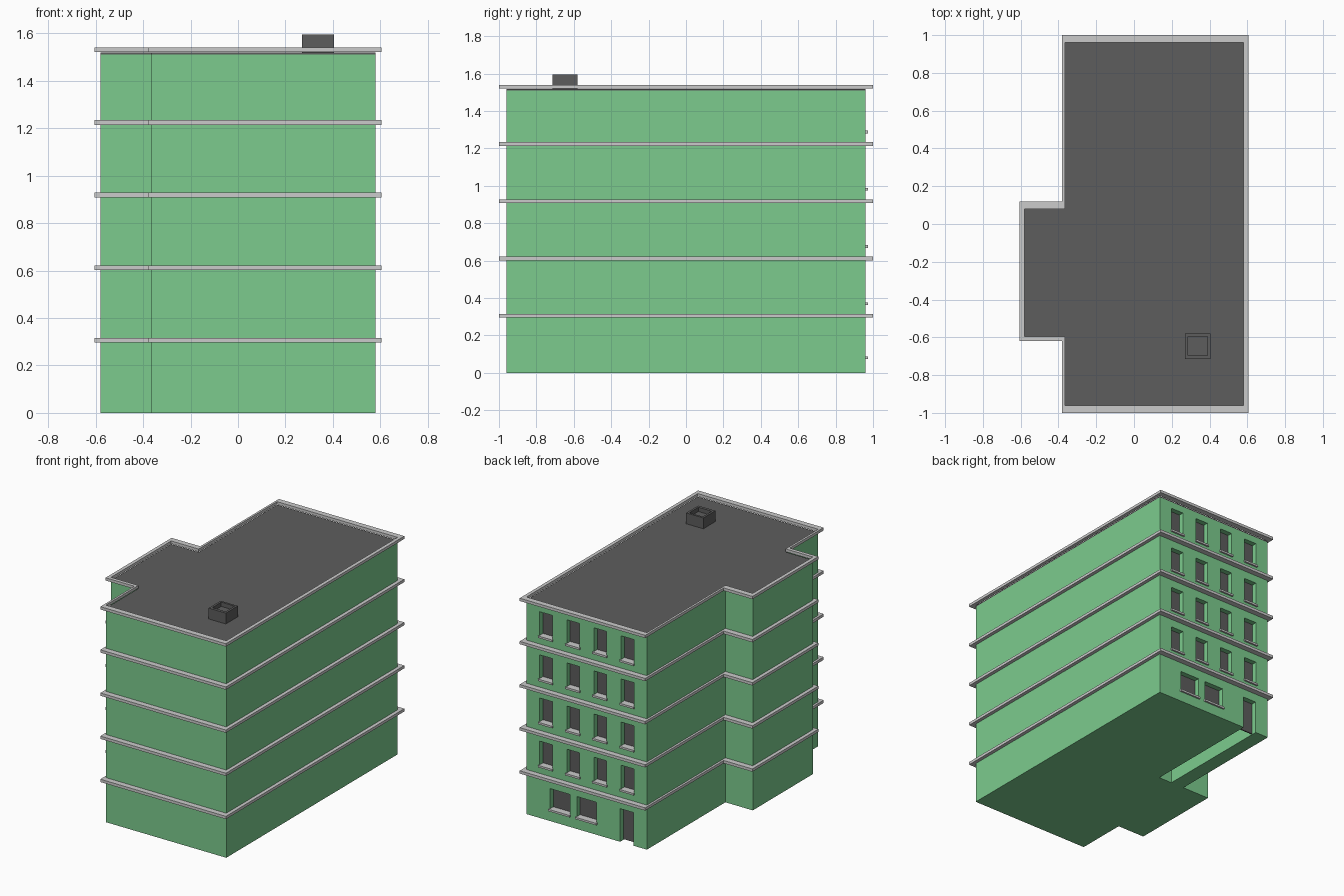
import bpy, bmesh

if "Cube" in bpy.data.objects:
    bpy.data.objects.remove(bpy.data.objects["Cube"])


def material(name, rgb):
    m = bpy.data.materials.new(name)
    m.diffuse_color = (*rgb, 1)
    m.use_nodes = True
    m.node_tree.nodes["Principled BSDF"].inputs["Base Color"].default_value = m.diffuse_color
    return m


GREEN = material("green_render", (0.2, 0.6, 0.27))
DARK = material("dark_grey", (0.11, 0.11, 0.11))


def finish(name, bm, mat=None):
    bmesh.ops.recalc_face_normals(bm, faces=bm.faces)
    me = bpy.data.meshes.new(name)
    bm.to_mesh(me)
    bm.free()
    ob = bpy.data.objects.new(name, me)
    bpy.context.collection.objects.link(ob)
    if mat:
        me.materials.append(mat)
    return ob


def prism(name, outline, z0, z1, mat=None):
    bm = bmesh.new()
    lo, hi = ([bm.verts.new((x, y, z)) for x, y in outline] for z in (z0, z1))
    n = len(outline)
    bm.faces.new(lo)
    bm.faces.new(hi)
    for i in range(n):
        j = (i + 1) % n
        bm.faces.new((lo[i], lo[j], hi[j], hi[i]))
    return finish(name, bm, mat)


def ring(name, outer, inner, z0, z1, mat=None):
    # closed band between two outlines
    bm = bmesh.new()
    loops = [[bm.verts.new((x, y, z)) for x, y in o]
             for o, z in ((outer, z0), (outer, z1), (inner, z1), (inner, z0))]
    n = len(outer)
    for k in range(4):
        a, b = loops[k], loops[(k + 1) % 4]
        for i in range(n):
            j = (i + 1) % n
            bm.faces.new((a[i], a[j], b[j], b[i]))
    return finish(name, bm, mat)


def rect(x0, x1, y0, y1):
    return [(x0, y0), (x1, y0), (x1, y1), (x0, y1)]


def boxes(name, specs, mat=None):
    # several axis-aligned boxes in one mesh
    bm = bmesh.new()
    for x0, x1, y0, y1, z0, z1 in specs:
        vs = bmesh.ops.create_cube(bm, size=1)["verts"]
        for v in vs:
            v.co = (x1 if v.co.x > 0 else x0,
                    y1 if v.co.y > 0 else y0,
                    z1 if v.co.z > 0 else z0)
    return finish(name, bm, mat)


def footprint(left, notch, right, y, wing0, wing1):
    return [(notch, -y), (right, -y), (right, y), (notch, y),
            (notch, wing1), (left, wing1), (left, wing0), (notch, wing0)]


WALL = footprint(-0.58, -0.365, 0.58, 0.96, -0.595, 0.08)
EDGE = footprint(-0.605, -0.38, 0.605, 1.0, -0.62, 0.12)

# Main walls and flat roof
walls = prism("walls", WALL, 0, 1.51, GREEN)
prism("roof", WALL, 1.51, 1.518, DARK)

# Cornice band at the top of every storey
for i in range(5):
    z = 0.296 + 0.306 * i
    ring(f"cornice_{i + 1}", EDGE, WALL, z, z + 0.02)

# Openings in the back wall: (x0, x1, z0, z1)
windows = [(0.24, 0.395, 0.08, 0.23), (0.03, 0.185, 0.08, 0.23)]
for floor in range(4):
    z = 0.37 + 0.306 * floor
    for col in range(4):
        x = 0.426 - 0.213 * col
        windows.append((x - 0.05, x + 0.05, z, z + 0.175))
DOOR = (-0.26, -0.155)

# Cutter: window recesses plus the entrance passage, open underneath
cuts = [(a, b, 0.92, 1.0, c, d) for a, b, c, d in windows]
cuts.append((*DOOR, 0.08, 1.0, -0.05, 0.235))
cutter = boxes("opening_cutter", cuts, GREEN)
cutter.hide_render = True
cutter.hide_viewport = True
mod = walls.modifiers.new("openings", 'BOOLEAN')
mod.operation = 'DIFFERENCE'
mod.solver = 'EXACT'
mod.object = cutter

# Panes, sills and door leaf
boxes("window_panes", [(a, b, 0.918, 0.923, c, d) for a, b, c, d in windows], DARK)
boxes("window_sills", [(a - 0.006, b + 0.006, 0.923, 0.972, c - 0.007, c + 0.007)
                       for a, b, c, d in windows])
boxes("door", [(*DOOR, 0.915, 0.923, 0.005, 0.235)], DARK)

# Open-topped roof vent
ring("roof_vent", rect(0.27, 0.405, -0.715, -0.58),
     rect(0.285, 0.39, -0.695, -0.595), 1.515, 1.595, DARK)
prism("roof_vent_floor", rect(0.285, 0.39, -0.695, -0.595), 1.515, 1.565, DARK)
